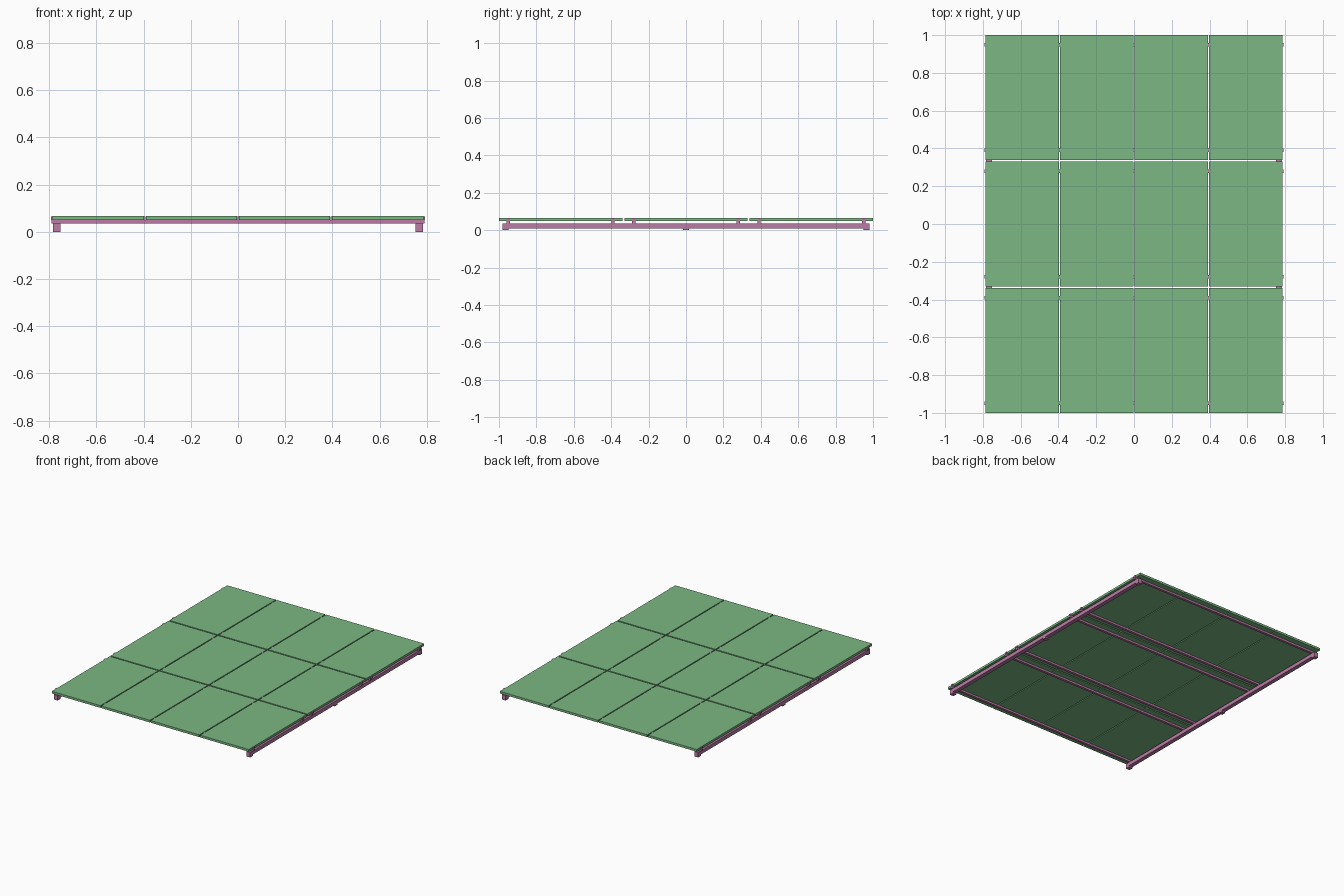
import bpy, bmesh

if "Cube" in bpy.data.objects:
    bpy.data.objects.remove(bpy.data.objects["Cube"])

def material(name, rgb):
    m = bpy.data.materials.new(name)
    m.diffuse_color = (*rgb, 1)
    m.use_nodes = True
    m.node_tree.nodes["Principled BSDF"].inputs["Base Color"].default_value = m.diffuse_color
    return m

GREEN = material("panel_green", (0.2, 0.48, 0.23))
PINK = material("frame_pink", (0.5, 0.2, 0.38))

def box(name, x, y, z, mat):
    """Box from (min, max) ranges on each axis."""
    bm = bmesh.new()
    bmesh.ops.create_cube(bm, size=1)
    for v in bm.verts:
        v.co = [r[0] if c < 0 else r[1] for c, r in zip(v.co, (x, y, z))]
    me = bpy.data.meshes.new(name)
    bm.to_mesh(me)
    bm.free()
    me.materials.append(mat)
    ob = bpy.data.objects.new(name, me)
    bpy.context.collection.objects.link(ob)
    return ob

W, D, GAP = 0.387, 0.66, 0.01           # panel size and spacing
PX, PY = W + 0.0075, D + GAP
Z_BEAM, Z_RAIL, Z_TOP = 0.036, 0.05, 0.066

# Panels, 4 across by 3 deep
for i in range(4):
    for j in range(3):
        cx, cy = (i - 1.5) * PX, (j - 1) * PY
        box(f"panel_{j}_{i}", (cx - W / 2, cx + W / 2), (cy - D / 2, cy + D / 2),
            (Z_RAIL, Z_TOP), GREEN)

# Two cross rails beneath each panel row, with clamps in the gaps between panels
for j in range(3):
    for k, s in enumerate((-1, 1)):
        y = (j - 1) * PY + s * 0.28
        box(f"cross_rail_{j}_{k}", (-0.79, 0.79), (y - 0.009, y + 0.009),
            (Z_BEAM, Z_RAIL), PINK)
        for i in range(5):
            x = (i - 2) * PX
            box(f"clamp_{j}_{k}_{i}", (x - 0.0035, x + 0.0035), (y - 0.009, y + 0.009),
                (Z_RAIL, Z_TOP - 0.001), PINK)

# Side beams with three feet each
for side, s in (("left", -1), ("right", 1)):
    x = s * 0.768
    xr = (x - 0.015, x + 0.015)
    box(f"{side}_beam", xr, (-0.98, 0.98), (0.01, Z_BEAM), PINK)
    for n, y in enumerate((-0.965, 0, 0.965)):
        box(f"{side}_foot_{n}", xr, (y - 0.015, y + 0.015), (0, 0.01), PINK)
